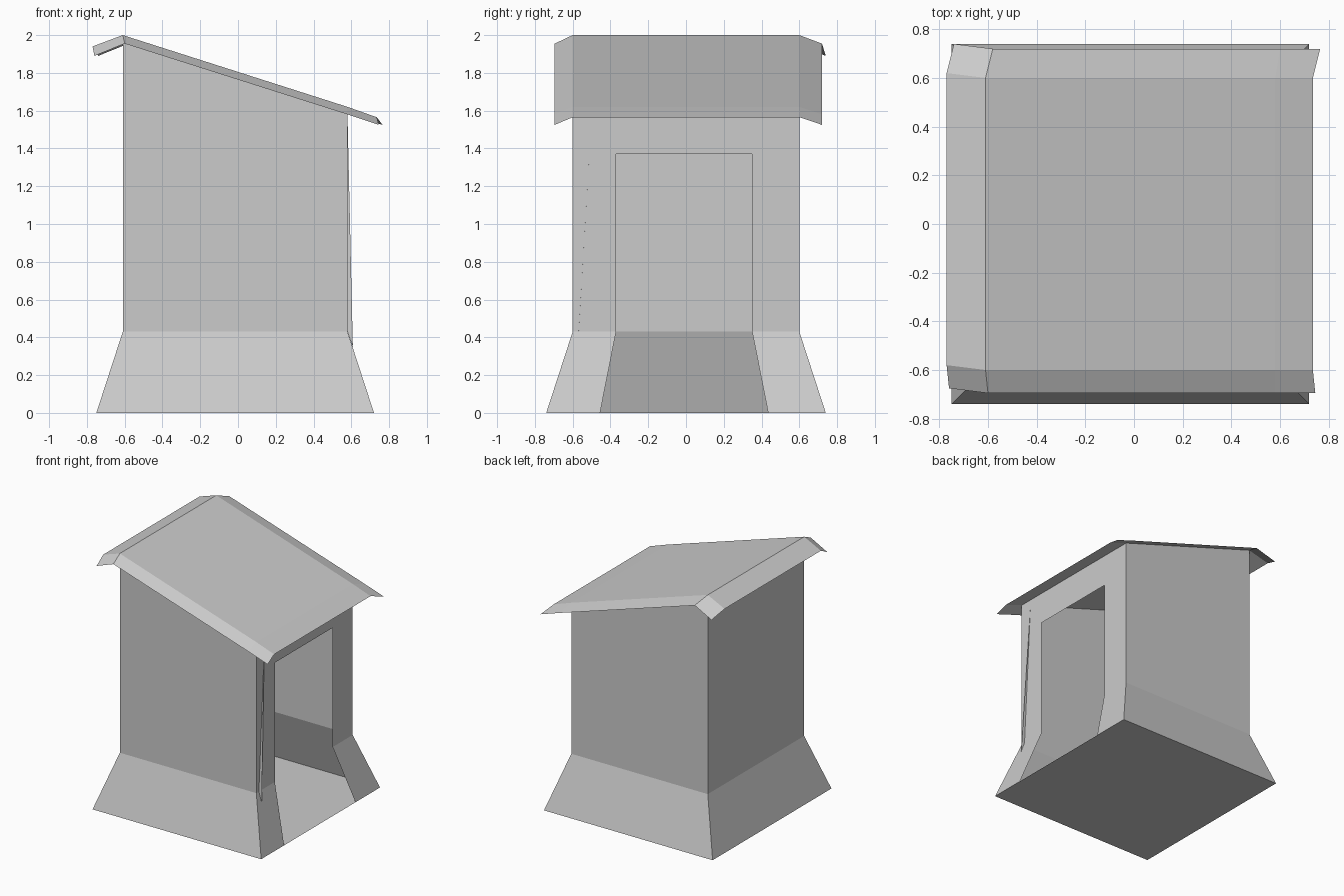
import bpy

if "Cube" in bpy.data.objects:
    bpy.data.objects.remove(bpy.data.objects["Cube"])


def sheet(name, rows, holes=()):
    """Flat-faced sheet from rows of points; holes are (row, column) cells left open."""
    n = len(rows[0])
    verts = [p for row in rows for p in row]
    faces = [(r * n + c, r * n + c + 1, (r + 1) * n + c + 1, (r + 1) * n + c)
             for r in range(len(rows) - 1) for c in range(n - 1) if (r, c) not in holes]
    mesh = bpy.data.meshes.new(name)
    mesh.from_pydata(verts, [], faces)
    mesh.update()
    obj = bpy.data.objects.new(name, mesh)
    bpy.context.collection.objects.link(obj)
    return obj


def ring(left, right, half, z_left, z_right):
    """Three-sided outline: back, left and front, seen counter-clockwise."""
    return [(right, half, z_right), (left, half, z_left),
            (left, -half, z_left), (right, -half, z_right)]


# Three closed walls with a flared skirt and a sloping top
sheet("side_walls", [ring(-0.75, 0.72, 0.74, 0, 0),
                     ring(-0.61, 0.58, 0.60, 0.43, 0.43),
                     ring(-0.61, 0.58, 0.60, 2.0, 1.62)])

# Door wall: doorway is the middle column, open up to the lintel
levels = [(0.72, 0.74, -0.455, 0.435, 0), (0.58, 0.60, -0.37, 0.35, 0.43),
          (0.58, 0.60, -0.37, 0.35, 1.37), (0.58, 0.60, -0.37, 0.35, 1.62)]
sheet("door_wall", [[(x, y, z) for y in (-h, a, b, h)] for x, h, a, b, z in levels],
      holes={(0, 1), (1, 1)})

# Floor, facing down
sheet("floor", [[(x, y, 0) for x in (-0.75, 0.72)] for y in (0.74, -0.74)])

# Roof sheet with drooping, slightly uneven eaves
sheet("roof", [
    [(-0.76, -0.675, 1.89), (-0.60, -0.695, 1.955), (0.58, -0.695, 1.58), (0.745, -0.695, 1.525)],
    [(-0.77, -0.58, 1.94), (-0.61, -0.60, 2.0), (0.58, -0.60, 1.62), (0.735, -0.60, 1.565)],
    [(-0.77, 0.62, 1.94), (-0.61, 0.60, 2.0), (0.58, 0.60, 1.62), (0.735, 0.60, 1.565)],
    [(-0.74, 0.74, 1.89), (-0.58, 0.72, 1.955), (0.60, 0.72, 1.58), (0.765, 0.72, 1.525)],
])

# Thin fin standing off the door wall
fin = bpy.data.meshes.new("door_fin")
fin.from_pydata([(0.58, -0.50, 1.56), (0.58, -0.568, 0.43), (0.608, -0.573, 0.35)], [], [(0, 1, 2)])
bpy.context.collection.objects.link(bpy.data.objects.new("door_fin", fin))
